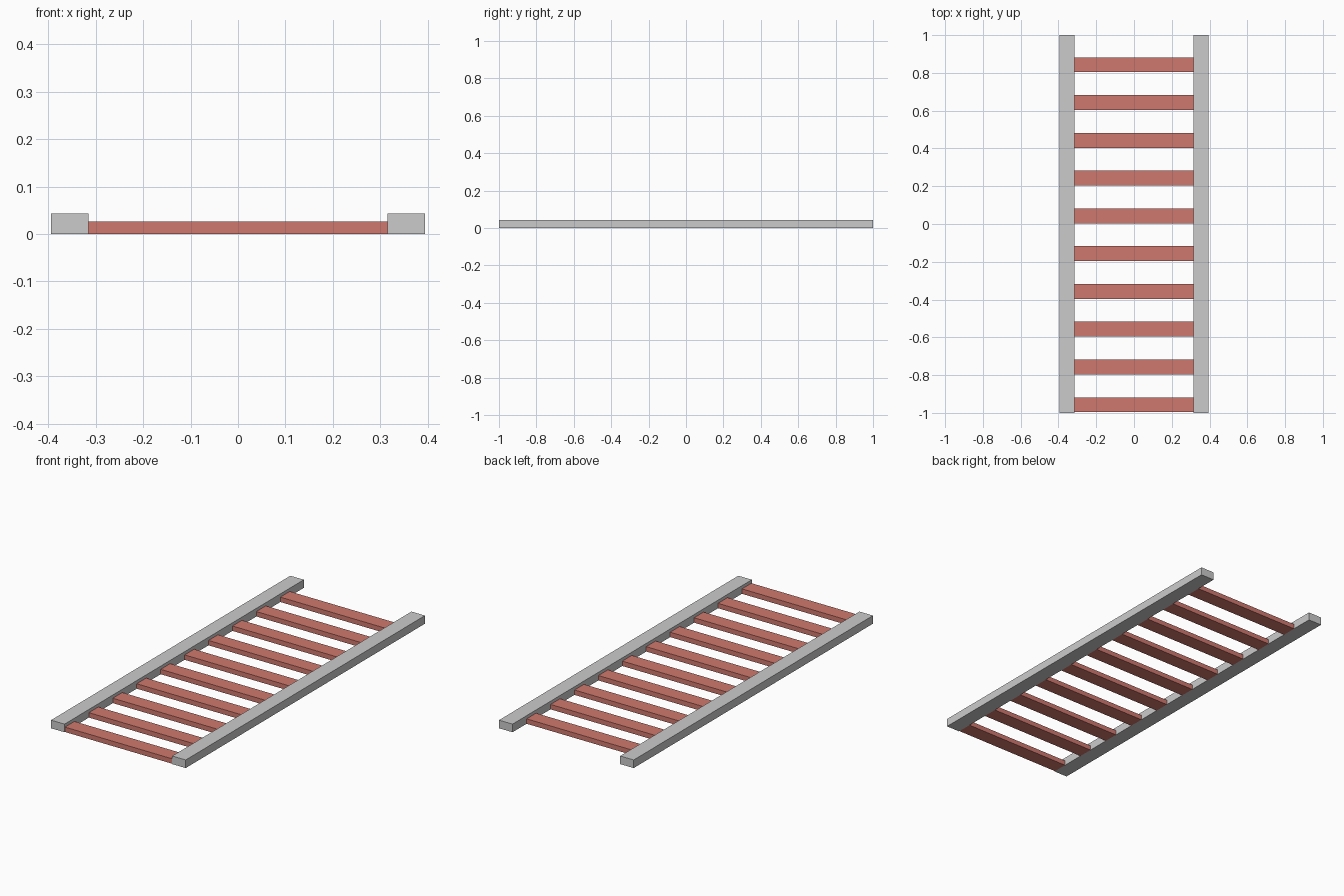
import bpy

if "Cube" in bpy.data.objects:
    bpy.data.objects.remove(bpy.data.objects["Cube"])

# Overall sizes
RAIL_IN, RAIL_OUT, RAIL_H = 0.315, 0.394, 0.043
RUNG_W, RUNG_H = 0.079, 0.026
RUNG_COUNT, RUNG_STEP, FIRST_RUNG_Y = 10, 0.2, -0.957

red = bpy.data.materials.new("red_paint")
red.diffuse_color = (0.63, 0.19, 0.155, 1)
red.use_nodes = True
red.node_tree.nodes["Principled BSDF"].inputs["Base Color"].default_value = red.diffuse_color


def box(name, center, size, material=None):
    bpy.ops.mesh.primitive_cube_add(size=1, location=center)
    obj = bpy.context.object
    obj.name = name
    obj.scale = size
    bpy.ops.object.transform_apply(location=False, rotation=False, scale=True)
    if material:
        obj.data.materials.append(material)
    return obj


# Side rails
for side, label in ((-1, "left"), (1, "right")):
    box(f"{label}_rail", (side * (RAIL_IN + RAIL_OUT) / 2, 0, RAIL_H / 2),
        (RAIL_OUT - RAIL_IN, 2, RAIL_H))

# Rungs between the rails
for i in range(RUNG_COUNT):
    box(f"rung_{i + 1}", (0, FIRST_RUNG_Y + i * RUNG_STEP, RUNG_H / 2),
        (2 * RAIL_IN, RUNG_W, RUNG_H), red)
